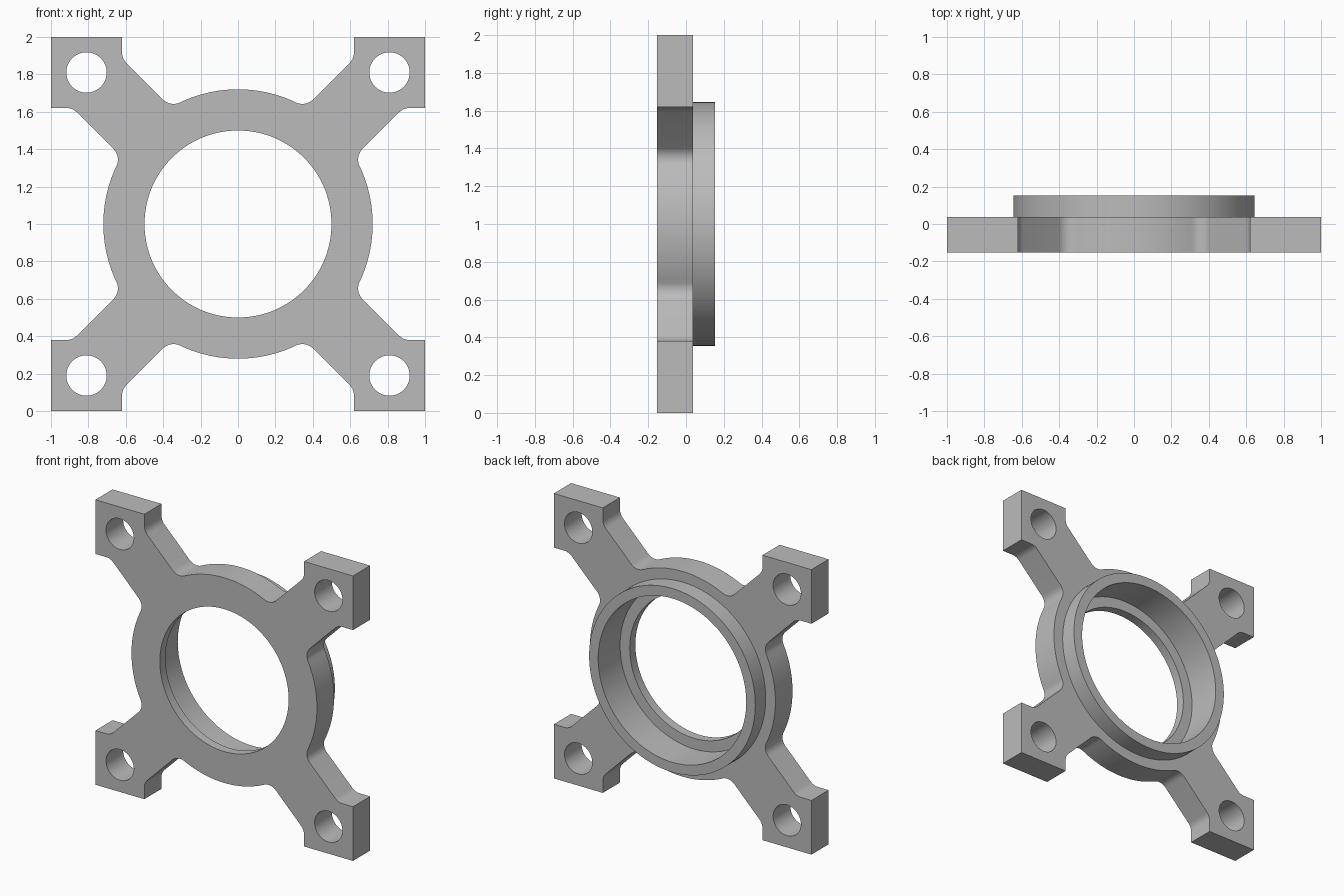
import bpy, bmesh, math
from mathutils import Vector, Matrix

cube = bpy.data.objects.get("Cube")
if cube:
    bpy.data.objects.remove(cube, do_unlink=True)

FRONT, SHOULDER, PLATE_BACK, BACK = -0.153, -0.09, 0.037, 0.153
RING_R, COLLAR_R, SEAT_R, BORE_R = 0.72, 0.645, 0.575, 0.5
PAD, ARM, FILLET = 0.62, 0.187, 0.08      # pad inner edge, arm half width
BOLT, BOLT_R = 0.81, 0.108

grey = bpy.data.materials.new("grey_metal")
grey.use_nodes = True
grey.diffuse_color = (0.5, 0.5, 0.5, 1)
grey.node_tree.nodes["Principled BSDF"].inputs["Base Color"].default_value = (0.5, 0.5, 0.5, 1)


def make_object(name, bm):
    bmesh.ops.recalc_face_normals(bm, faces=bm.faces)
    mesh = bpy.data.meshes.new(name)
    bm.to_mesh(mesh)
    bm.free()
    mesh.materials.append(grey)
    obj = bpy.data.objects.new(name, mesh)
    bpy.context.collection.objects.link(obj)
    return obj


def cylinder(name, radius, y0, y1, x=0, z=1, sides=128):
    bm = bmesh.new()
    place = Matrix.Translation((x, (y0 + y1) / 2, z)) @ Matrix.Rotation(math.pi / 2, 4, 'X')
    bmesh.ops.create_cone(bm, cap_ends=True, segments=sides, radius1=radius,
                          radius2=radius, depth=y1 - y0, matrix=place)
    return make_object(name, bm)


def arc(centre, radius, a0, a1, steps):
    return [centre + radius * Vector((math.cos(a), math.sin(a)))
            for a in (a0 + (a1 - a0) * i / steps for i in range(steps + 1))]


def eighth_outline():
    """Outline from the top of the ring to the corner of the upper left-hand pad."""
    # fillet between ring and arm
    v = ARM + FILLET
    u = math.sqrt((RING_R + FILLET) ** 2 - v ** 2)
    c = Vector((u - v, u + v)) / math.sqrt(2)
    ang = math.atan2(c.y, c.x)
    pts = arc(Vector((0, 0)), RING_R, math.pi / 2, ang, 14)
    pts += arc(c, FILLET, ang - math.pi, -math.pi / 4, 10)[1:]
    # fillet between arm and pad
    t = FILLET * math.tan(math.pi / 8)
    start = PAD + ARM * math.sqrt(2) + t
    pts += arc(Vector((PAD - FILLET, start)), FILLET, -math.pi / 4, 0, 8)
    return pts + [Vector((PAD, 1)), Vector((1, 1))]


# Four-armed plate: mirror the eighth over the diagonal, then turn it four times
eighth = eighth_outline()
quarter = eighth + [Vector((p.y, p.x)) for p in reversed(eighth[:-1])]
outline = []
for k in range(4):
    turn = Matrix.Rotation(-k * math.pi / 2, 2)
    outline += [turn @ p for p in quarter[:-1]]
bm = bmesh.new()
face = bm.faces.new([bm.verts.new((p.x, FRONT, p.y + 1)) for p in outline])
extruded = bmesh.ops.extrude_face_region(bm, geom=[face], use_keep_orig=True)
bmesh.ops.translate(bm, vec=(0, PLATE_BACK - FRONT, 0),
                    verts=[g for g in extruded["geom"] if isinstance(g, bmesh.types.BMVert)])
flange = make_object("bearing_flange", bm)

# Rear collar, stepped bore and bolt holes
tools = [(cylinder("collar", COLLAR_R, PLATE_BACK - 0.05, BACK), 'UNION'),
         (cylinder("seat_cutter", SEAT_R, SHOULDER, BACK + 0.1), 'DIFFERENCE'),
         (cylinder("bore_cutter", BORE_R, FRONT - 0.1, BACK + 0.2), 'DIFFERENCE')]
for sx in (-1, 1):
    for sz in (-1, 1):
        hole = cylinder("bolt_hole_cutter", BOLT_R, FRONT - 0.1, BACK, sx * BOLT, 1 + sz * BOLT, 48)
        tools.append((hole, 'DIFFERENCE'))
for tool, operation in tools:
    mod = flange.modifiers.new(tool.name, 'BOOLEAN')
    mod.operation, mod.solver, mod.object = operation, 'EXACT', tool
    tool.hide_render = True

# Bake the cuts, drop the helpers and shade
bpy.context.view_layer.update()
baked = bpy.data.meshes.new_from_object(flange.evaluated_get(bpy.context.evaluated_depsgraph_get()))
flange.modifiers.clear()
flange.data = baked
for tool, _ in tools:
    bpy.data.objects.remove(tool, do_unlink=True)
bpy.ops.object.select_all(action='DESELECT')
flange.select_set(True)
bpy.context.view_layer.objects.active = flange
bpy.ops.object.shade_smooth_by_angle(angle=math.radians(30))
